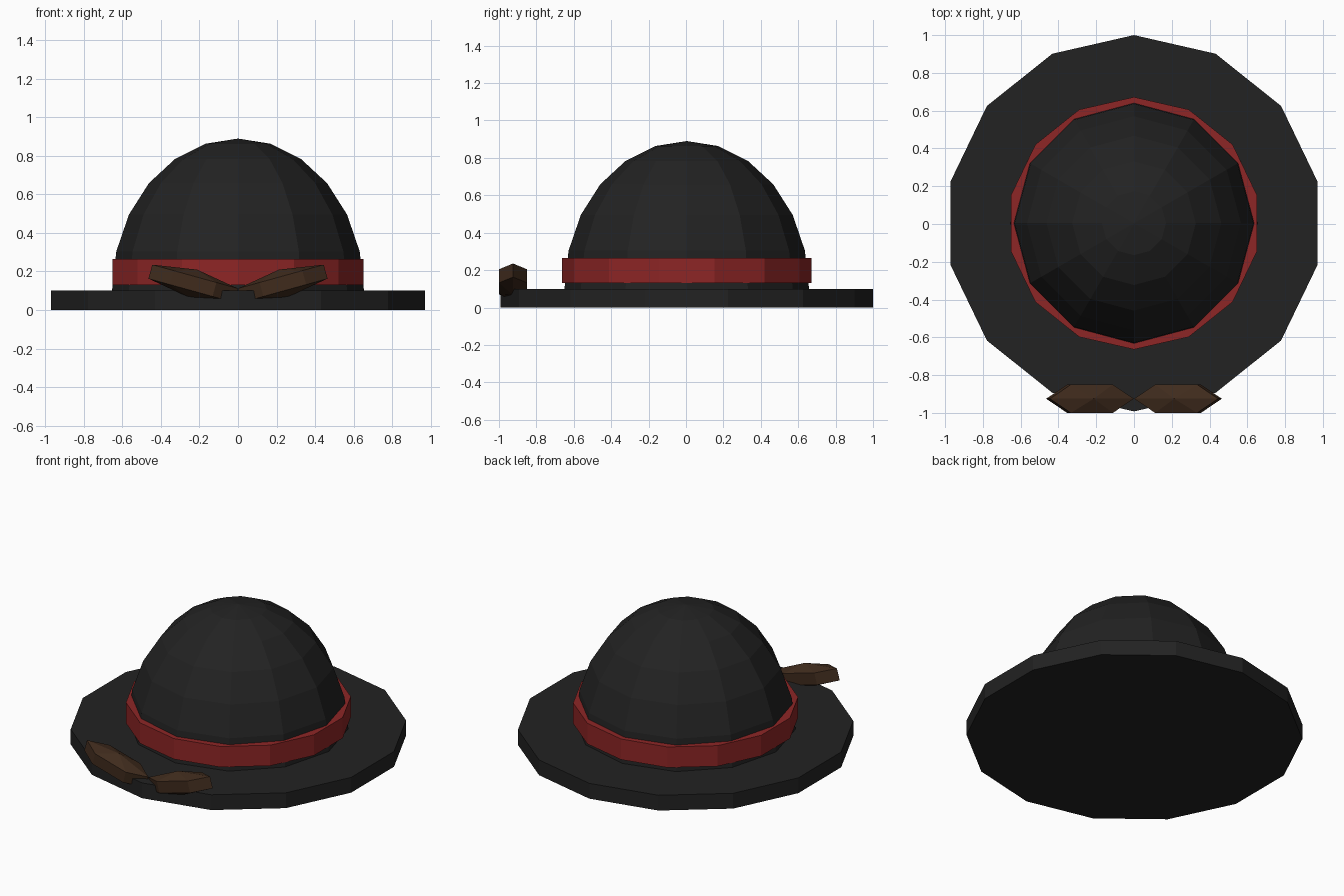
import bpy, bmesh
from math import sin, cos, pi, radians
from mathutils import Matrix, Vector

if "Cube" in bpy.data.objects:
    bpy.data.objects.remove(bpy.data.objects["Cube"])

CY = 0.004  # shared centre line of the hat


def material(name, rgb):
    m = bpy.data.materials.new(name)
    m.diffuse_color = (*rgb, 1)
    m.use_nodes = True
    m.node_tree.nodes["Principled BSDF"].inputs["Base Color"].default_value = m.diffuse_color
    return m


def lathe(name, profile, sides, phase, matrix, mat, caps=False):
    """Flat-faced solid of revolution; profile is (radius, z) from bottom to top."""
    bm = bmesh.new()
    rings = []
    for r, z in profile:
        count = sides if r > 1e-6 else 1
        rings.append([bm.verts.new((r * cos(phase + 2 * pi * i / sides),
                                    r * sin(phase + 2 * pi * i / sides), z))
                      for i in range(count)])
    for lo, hi in zip(rings, rings[1:]):
        for i in range(sides):
            j = (i + 1) % sides
            loop = [lo[i % len(lo)], lo[j % len(lo)], hi[j % len(hi)], hi[i % len(hi)]]
            bm.faces.new(list(dict.fromkeys(loop)))
    if caps:
        bm.faces.new(rings[0][::-1])
        bm.faces.new(rings[-1])
    bm.transform(matrix)
    bmesh.ops.recalc_face_normals(bm, faces=bm.faces[:])
    me = bpy.data.meshes.new(name)
    bm.to_mesh(me)
    bm.free()
    me.materials.append(mat)
    ob = bpy.data.objects.new(name, me)
    bpy.context.collection.objects.link(ob)
    return ob


black = material("black_felt", (0.016, 0.016, 0.016))
red = material("red_ribbon", (0.27, 0.019, 0.019))
brown = material("brown_bow", (0.05, 0.024, 0.012))
centre = Matrix.Translation((0, CY, 0))

# Flat brim
lathe("brim", [(0.996, 0), (0.996, 0.1)], 14, pi / 2, centre, black, caps=True)

# Domed crown: upper half of a sphere
dome = [(0.654 * cos(radians(a)), 0.1 + 0.79 * sin(radians(a))) for a in range(0, 91, 15)]
lathe("crown", dome, 12, 0, centre, black)

# Ribbon band around the crown
lathe("band", [(0.668, 0.13), (0.668, 0.265)], 14, pi / 2, centre, red, caps=True)

# Two tilted, stretched six-sided lobes at the front of the brim
lobe = [(0, -1), (0.866, -0.5), (0.866, 0.5), (0, 1)]
for side, label in ((1, "right"), (-1, "left")):
    m = (Matrix.Translation((0.233 * side, -0.925, 0.1375))
         @ Matrix.Rotation(-side * radians(15.5), 4, 'Y')
         @ Matrix.Diagonal((0.266, 0.1, 0.075, 1)))
    lathe("bow_lobe_" + label, lobe, 6, 0, m, brown)
